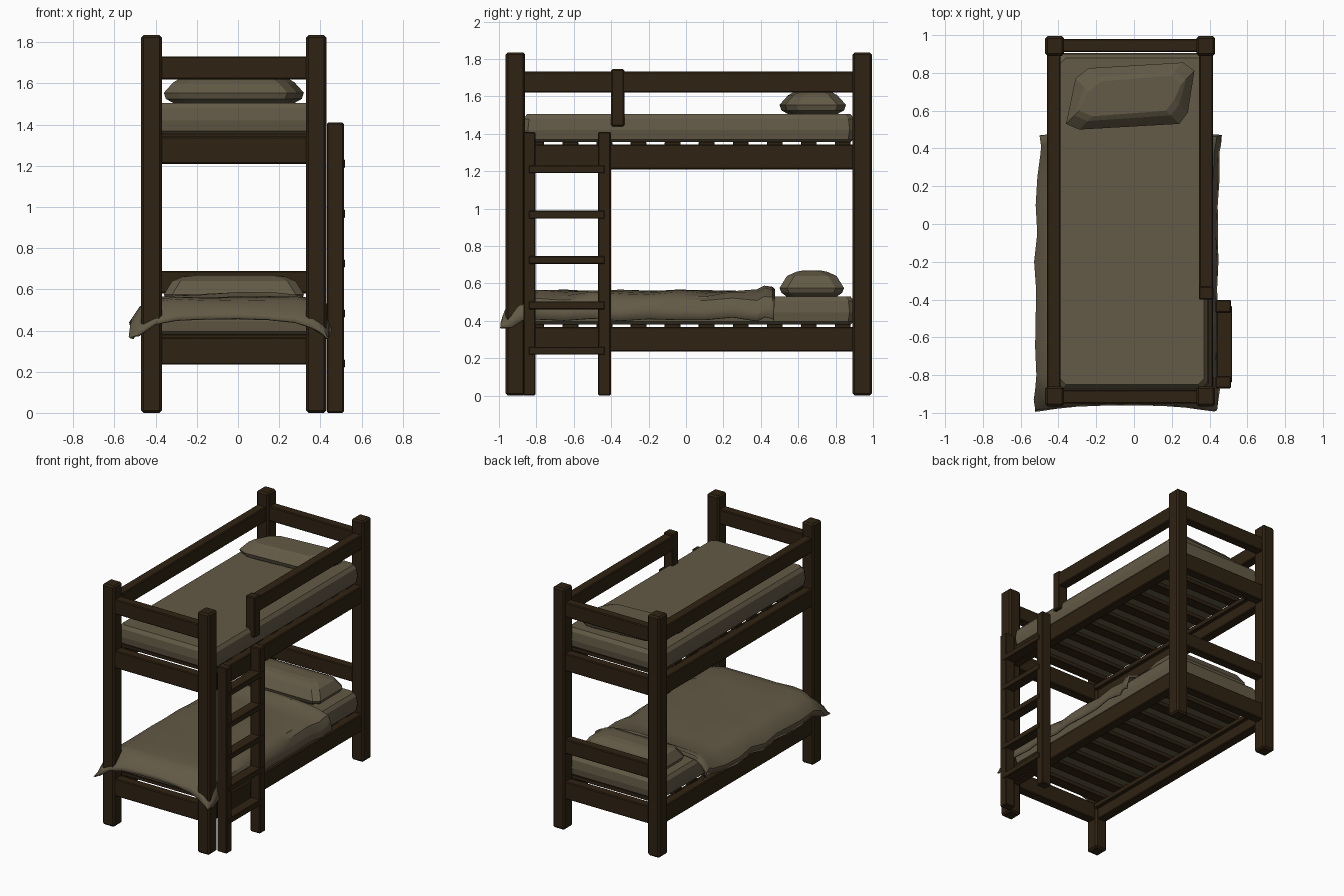
import bpy, bmesh, math, random
from mathutils import Vector

random.seed(4)
cube = bpy.data.objects.get("Cube")
if cube:
    bpy.data.objects.remove(cube, do_unlink=True)


def material(name, rgb):
    m = bpy.data.materials.new(name)
    m.use_nodes = True
    m.diffuse_color = (*rgb, 1)
    bsdf = m.node_tree.nodes["Principled BSDF"]
    bsdf.inputs["Base Color"].default_value = (*rgb, 1)
    bsdf.inputs["Roughness"].default_value = 0.9
    return m


wood = material("dark_wood", (0.028, 0.016, 0.006))
cloth = material("olive_cloth", (0.125, 0.102, 0.062))


def finish(name, bm, mat):
    bmesh.ops.recalc_face_normals(bm, faces=bm.faces)
    me = bpy.data.meshes.new(name)
    bm.to_mesh(me)
    bm.free()
    me.materials.append(mat)
    ob = bpy.data.objects.new(name, me)
    bpy.context.collection.objects.link(ob)
    return ob


def beam(name, x, y, z, bevel=0.006):
    """Bevelled wooden box given by its x, y and z ranges."""
    bm = bmesh.new()
    bmesh.ops.create_cube(bm, size=1)
    for v in bm.verts:
        v.co = [r[0] if c < 0 else r[1] for c, r in zip(v.co, (x, y, z))]
    bmesh.ops.bevel(bm, geom=bm.edges[:], offset=bevel, segments=1, affect='EDGES')
    return finish(name, bm, wood)


def stack(name, outline, levels):
    """Loft an outline through (z, shrink) levels, shrinking towards its centre."""
    c = sum((Vector(p) for p in outline), Vector((0, 0))) / len(outline)
    bm = bmesh.new()
    rings = []
    for z, inset in levels:
        ring = []
        for p in outline:
            d = Vector(p) - c
            q = c + Vector([math.copysign(max(abs(a) - inset, 0.01), a) for a in d])
            ring.append(bm.verts.new((q.x, q.y, z)))
        rings.append(ring)
    n = len(outline)
    for a, b in zip(rings, rings[1:]):
        for i in range(n):
            bm.faces.new((a[i], a[(i + 1) % n], b[(i + 1) % n], b[i]))
    bm.faces.new(rings[0])
    bm.faces.new(rings[-1])
    return finish(name, bm, cloth)


# Corner posts
SIDES = {"right": (-0.47, -0.37), "left": (0.33, 0.43)}
ENDS = {"front": (-0.965, -0.86), "back": (0.89, 0.995)}
for s, xr in SIDES.items():
    for e, yr in ENDS.items():
        beam(f"{e}_{s}_post", xr, yr, (0, 1.835), 0.012)

# Bed frames with slats, mattresses
RAIL_X = {"right": (-0.46, -0.388), "left": (0.345, 0.418)}
RAIL_Y = {"front": (-0.95, -0.878), "back": (0.91, 0.98)}
x0, x1, y0, y1 = -0.415, 0.395, -0.875, 0.905
c = 0.03
mattress_outline = [(x0 + c, y0), (x1 - c, y0), (x1, y0 + c), (x1, y1 - c),
                    (x1 - c, y1), (x0 + c, y1), (x0, y1 - c), (x0, y0 + c)]
for bunk, z in (("lower", 0.235), ("upper", 1.21)):
    for s, xr in RAIL_X.items():
        beam(f"{bunk}_{s}_rail", xr, (-0.88, 0.91), (z, z + 0.132))
        inner = (xr[1], xr[1] + 0.03) if s == "right" else (xr[0] - 0.03, xr[0])
        beam(f"{bunk}_{s}_ledger", inner, (-0.87, 0.9), (z + 0.08, z + 0.115), 0.003)
    for e, yr in RAIL_Y.items():
        beam(f"{bunk}_{e}_rail", (-0.38, 0.34), yr, (z, z + 0.132))
    for i in range(10):
        y = -0.8 + i * 0.182
        beam(f"{bunk}_slat_{i + 1}", (-0.4, 0.36), (y - 0.042, y + 0.042),
             (z + 0.115, z + 0.147), 0.003)
    stack(f"{bunk}_mattress", mattress_outline,
          [(z + 0.145, 0.025), (z + 0.16, 0.008), (z + 0.21, 0),
           (z + 0.27, 0.006), (z + 0.295, 0.025)])

# Guard rails and head boards
TOP = (1.62, 1.732)
beam("right_guard_rail", RAIL_X["right"], (-0.88, 0.91), TOP)
beam("left_guard_rail", RAIL_X["left"], (-0.36, 0.91), TOP)
beam("guard_post", (0.343, 0.42), (-0.4, -0.33), (1.44, 1.745))
for e, yr in RAIL_Y.items():
    beam(f"upper_{e}_board", (-0.38, 0.34), yr, TOP)
beam("lower_back_board", (-0.38, 0.34), RAIL_Y["back"], (0.58, 0.69))

# Ladder
for n, yr in (("front", (-0.87, -0.805)), ("back", (-0.47, -0.402))):
    beam(f"ladder_{n}_rail", (0.432, 0.514), yr, (0, 1.41))
for i in range(5):
    z = 0.24 + i * 0.2425
    beam(f"ladder_rung_{i + 1}", (0.438, 0.519), (-0.84, -0.435), (z - 0.021, z + 0.021), 0.004)

# Pillows
pillow = [(-0.36, 0.53), (-0.29, 0.5), (0.24, 0.53), (0.285, 0.59),
          (0.32, 0.81), (0.26, 0.855), (-0.24, 0.825), (-0.31, 0.77)]
stack("upper_pillow", pillow,
      [(1.503, 0.05), (1.525, 0.01), (1.555, 0), (1.605, 0.045), (1.62, 0.07)])
straight = [(-0.36, 0.54), (-0.32, 0.5), (0.28, 0.5), (0.32, 0.54),
            (0.32, 0.8), (0.28, 0.845), (-0.32, 0.845), (-0.36, 0.8)]
stack("lower_pillow", straight,
      [(0.528, 0.04), (0.55, 0.01), (0.575, 0), (0.64, 0.04), (0.662, 0.09), (0.67, 0.13)])

# Blanket: draped cross-section (x, z) swept along y, sagging over the foot end
section = [(-0.5, 0.4), (-0.515, 0.45), (-0.475, 0.51), (-0.4, 0.542), (-0.3, 0.55),
           (-0.15, 0.553), (0, 0.556), (0.15, 0.555), (0.28, 0.55), (0.36, 0.538),
           (0.41, 0.51), (0.428, 0.46), (0.438, 0.405)]
stations = [(0.47, 0.005), (0.46, 0.018), (0.42, 0.02), (0.38, 0)]
stations += [(0.25 - 0.15 * i, 0) for i in range(8)]
stations += [(-0.87, -0.012), (-0.91, -0.045), (-0.945, -0.075), (-0.955, -0.1)]
bm = bmesh.new()
rows = []
for y, lift in stations:
    row = []
    for x, z in section:
        edge = min(1, abs(x + 0.04) / 0.46)
        foot = max(0, (-0.85 - y) / 0.105)
        flare = 0.03 * max(0, (y - 0.3) / 0.17) if x > 0.4 else 0
        flat = 0.025 * max(0, y / 0.47) if x < -0.45 else 0
        fold = 0.007 * math.sin(y * 17 + x * 9) + random.uniform(-0.004, 0.004)
        zz = z + lift + fold * (0.4 + edge)
        if foot:
            zz = max(zz - 0.035 * foot * edge ** 6, 0.365)
        row.append(bm.verts.new((x + flare + flat + fold * edge, y - 0.035 * foot * edge ** 3, zz)))
    rows.append(row)
for a, b in zip(rows, rows[1:]):
    for i in range(len(section) - 1):
        bm.faces.new((a[i], a[i + 1], b[i + 1], b[i]))
blanket = finish("blanket", bm, cloth)
solid = blanket.modifiers.new("thickness", 'SOLIDIFY')
solid.thickness = 0.012
solid.offset = 0
bpy.ops.object.select_all(action='DESELECT')
blanket.select_set(True)
bpy.context.view_layer.objects.active = blanket
bpy.ops.object.shade_smooth_by_angle(angle=math.radians(35))
